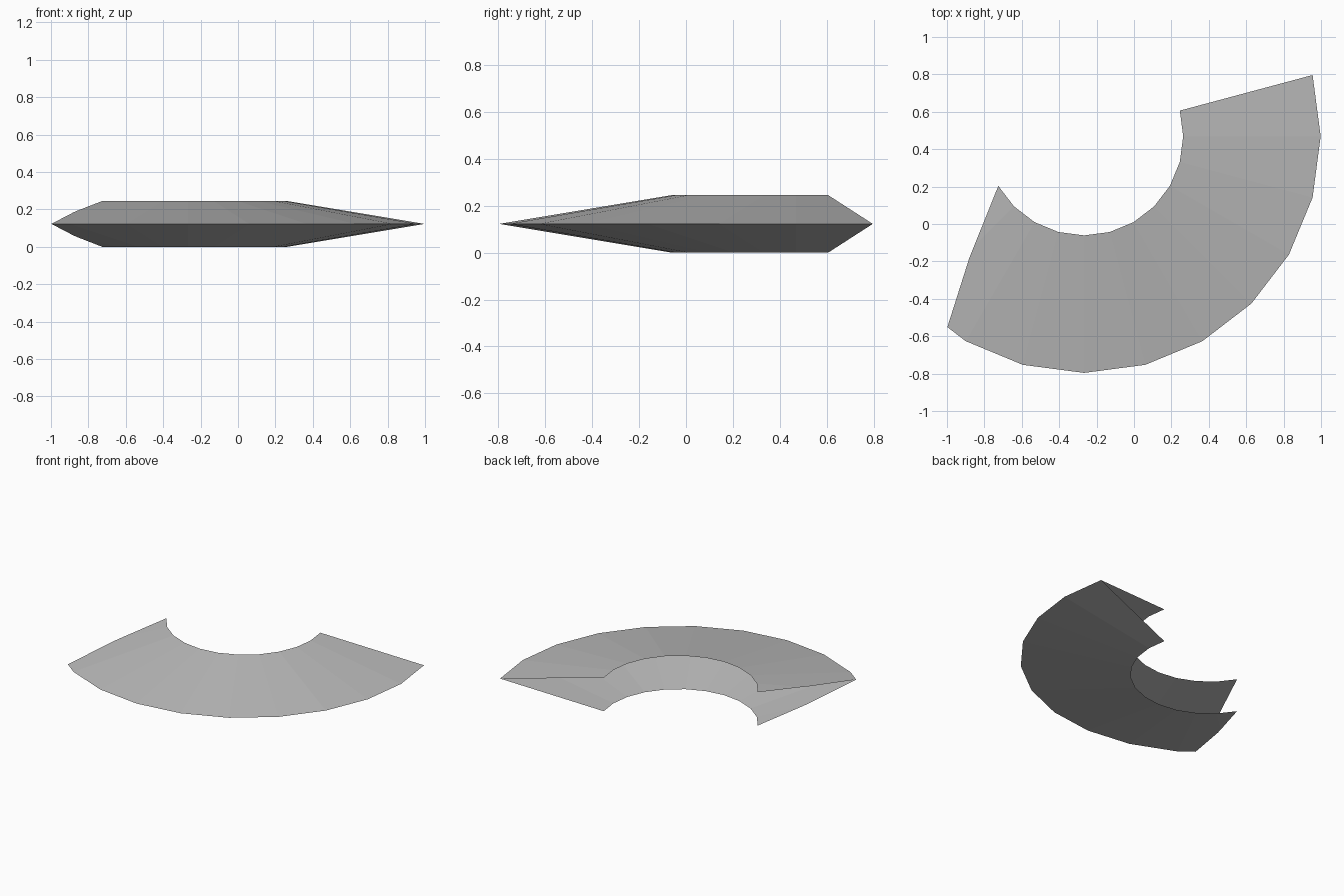
import bpy, bmesh
from math import cos, sin, radians
from mathutils import Vector

cube = bpy.data.objects.get("Cube")
if cube:
    bpy.data.objects.remove(cube, do_unlink=True)

# Flat grey material
grey = bpy.data.materials.new("plain_grey")
grey.use_nodes = True
colour = (0.5, 0.5, 0.5, 1)
grey.diffuse_color = colour
grey.node_tree.nodes["Principled BSDF"].inputs["Base Color"].default_value = colour

# Open V-shaped section (radius, height) swept around an arc
CENTRE = Vector((-0.267, 0.469, 0))
PROFILE = [(0.53, 0.245), (1.265, 0.1225), (0.53, 0.0)]
STEP, STEPS = 15, 11

bm = bmesh.new()
rows = []
for i in range(STEPS + 1):
    a = radians(STEP - i * STEP)
    rows.append([bm.verts.new(CENTRE + Vector((r * cos(a), r * sin(a), z)))
                 for r, z in PROFILE])
for here, after in zip(rows, rows[1:]):
    for k in range(len(PROFILE) - 1):
        bm.faces.new((here[k], after[k], after[k + 1], here[k + 1]))

# Trim the left end with two slightly angled vertical cuts
TRIM = [Vector((-0.725, 0.205, 0)), Vector((-0.88, -0.18, 0)), Vector((-1, -0.558, 0))]
for p, q in zip(TRIM, TRIM[1:]):
    d = q - p
    bmesh.ops.bisect_plane(bm, geom=bm.verts[:] + bm.edges[:] + bm.faces[:],
                           plane_co=p, plane_no=(d.y, -d.x, 0), clear_outer=True)

# Face the surface outward
for f in bm.faces:
    f.normal_update()
    if f.normal.z * (f.calc_center_median().z - 0.1225) < 0:
        f.normal_flip()

mesh = bpy.data.meshes.new("curved_rim")
bm.to_mesh(mesh)
bm.free()
mesh.materials.append(grey)
rim = bpy.data.objects.new("curved_rim", mesh)
bpy.context.collection.objects.link(rim)
